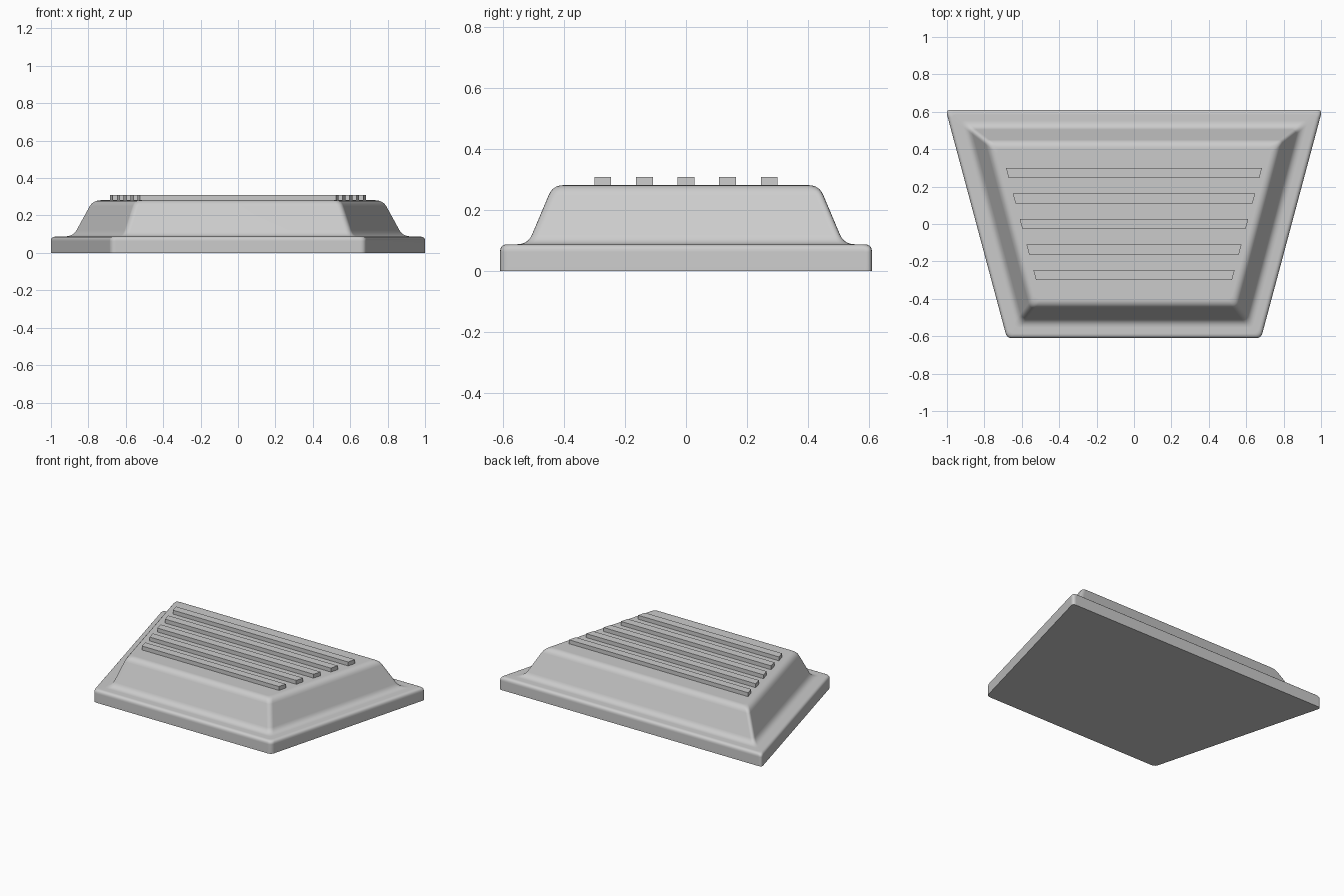
import bpy, bmesh, math
from mathutils import Vector

cube = bpy.data.objects.get("Cube")
if cube:
    bpy.data.objects.remove(cube, do_unlink=True)

SLOPE = 0.268          # sideways taper of the flanks per unit of depth
HALF_DEPTH = 0.61
HALF_WIDTH = 0.843     # half width at mid depth
STEPS = 5

grey = bpy.data.materials.new("light_grey")
grey.use_nodes = True
colour = (0.6, 0.6, 0.6, 1)
grey.diffuse_color = colour
grey.node_tree.nodes["Principled BSDF"].inputs["Base Color"].default_value = colour


def round_corner(before, corner, after, trim):
    """Points of a smooth curve replacing one corner."""
    a = corner + (before - corner).normalized() * trim
    b = corner + (after - corner).normalized() * trim
    ts = [i / STEPS for i in range(STEPS + 1)]
    return [a * (1 - t) ** 2 + corner * 2 * t * (1 - t) + b * t * t for t in ts]


def trapezoid(half_width, y_front, y_back):
    return [Vector((half_width + SLOPE * y_front, y_front)),
            Vector((half_width + SLOPE * y_back, y_back)),
            Vector((-half_width - SLOPE * y_back, y_back)),
            Vector((-half_width - SLOPE * y_front, y_front))]


def loft(name, rings):
    """Skin stacked rings and cap both ends."""
    bm = bmesh.new()
    loops = [[bm.verts.new(p) for p in ring] for ring in rings]
    for low, high in zip(loops, loops[1:]):
        n = len(low)
        for i in range(n):
            j = (i + 1) % n
            bm.faces.new((low[i], low[j], high[j], high[i]))
    bm.faces.new(loops[0][::-1])
    bm.faces.new(loops[-1])
    bmesh.ops.recalc_face_normals(bm, faces=bm.faces)
    mesh = bpy.data.meshes.new(name)
    bm.to_mesh(mesh)
    bm.free()
    mesh.materials.append(grey)
    obj = bpy.data.objects.new(name, mesh)
    bpy.context.collection.objects.link(obj)
    return obj


# Side profile as (inset, height): plinth edge, foot fillet, shoulder
corners = [Vector(p) for p in
           ((0, 0), (0, 0.088), (0.0915, 0.088), (0.1735, 0.282), (0.3, 0.282))]
profile = [corners[0]]
for i, trim in ((1, 0.025), (2, 0.035), (3, 0.035)):
    profile += round_corner(corners[i - 1], corners[i], corners[i + 1], trim)

# Housing: tapered plinth with raised body
rings = []
for inset, z in profile:
    depth = HALF_DEPTH - inset
    outline = trapezoid(HALF_WIDTH - inset * math.hypot(1, SLOPE), -depth, depth)
    ring = []
    for i in range(4):
        ring += round_corner(outline[i - 1], outline[i], outline[(i + 1) % 4], 0.027)
    rings.append([p.to_3d() + Vector((0, 0, z)) for p in ring])
housing = loft("housing", rings)
housing.data.shade_smooth()
housing.data.set_sharp_from_angle(angle=math.radians(35))
weighted = housing.modifiers.new("even_shading", 'WEIGHTED_NORMAL')
weighted.keep_sharp = True

# Raised grip ribs across the top
for i in range(5):
    y = (i - 2) * 0.1365
    outline = trapezoid(0.604, y - 0.0275, y + 0.0275)
    loft(f"grip_rib_{i + 1}",
         [[(p.x, p.y, z) for p in outline] for z in (0.27, 0.309)])
